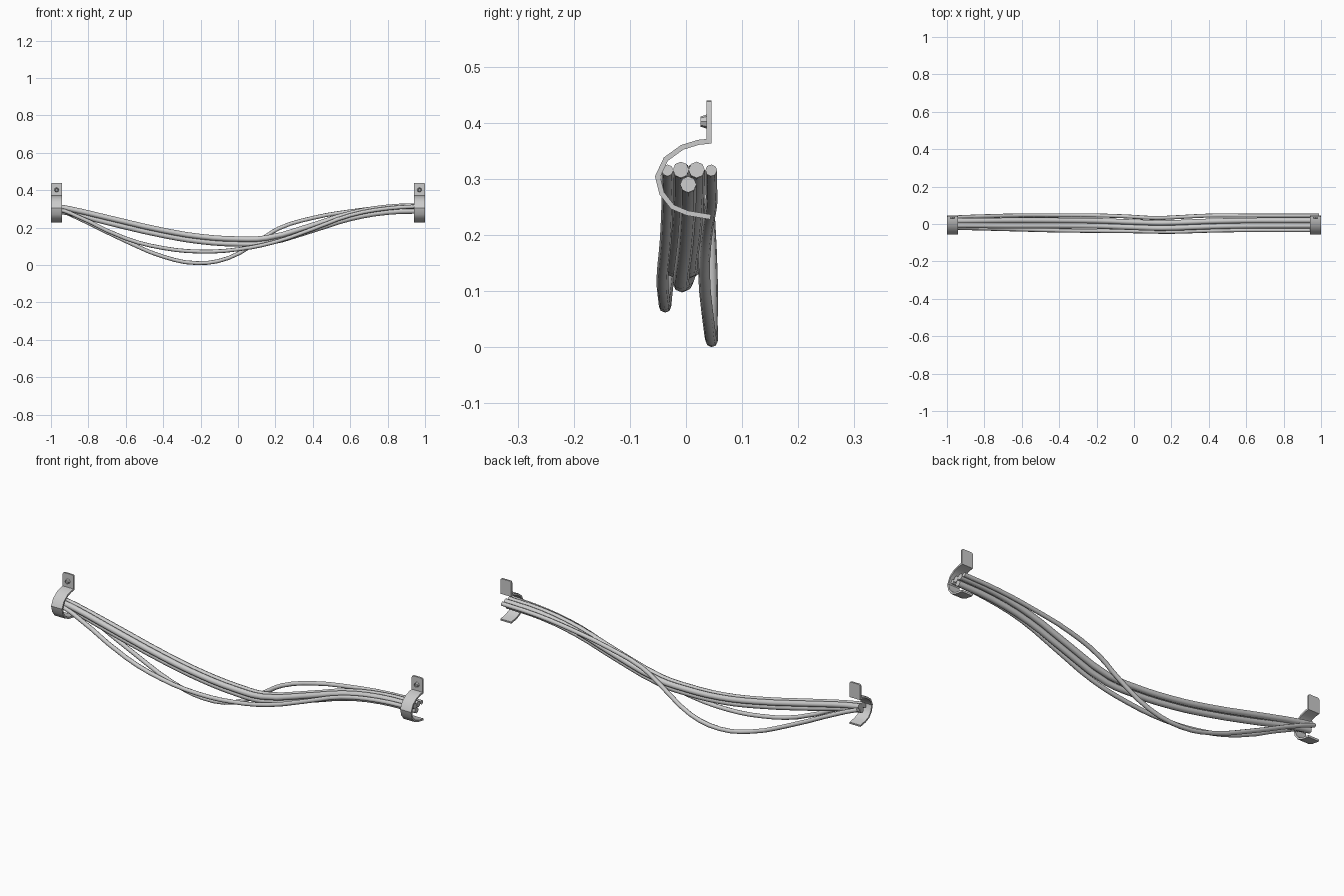
import bpy, bmesh, math
from mathutils import Vector, Matrix

if "Cube" in bpy.data.objects:
    bpy.data.objects.remove(bpy.data.objects["Cube"])


def finish(bm, name, angle):
    bmesh.ops.recalc_face_normals(bm, faces=bm.faces)
    me = bpy.data.meshes.new(name)
    bm.to_mesh(me)
    bm.free()
    ob = bpy.data.objects.new(name, me)
    bpy.context.collection.objects.link(ob)
    smooth(ob, angle)
    return ob


def smooth(ob, angle):
    bpy.ops.object.select_all(action='DESELECT')
    ob.select_set(True)
    bpy.context.view_layer.objects.active = ob
    bpy.ops.object.shade_smooth_by_angle(angle=math.radians(angle))


# Bent metal strap: centre line in (y, z), given thickness and width
STRAP = [(0.041, 0.44), (0.041, 0.367), (0.022, 0.365), (-0.007, 0.356),
         (-0.036, 0.335), (-0.0505, 0.304), (-0.043, 0.274), (-0.024, 0.25),
         (0.002, 0.239), (0.044, 0.232)]


def clamp(name, x, width=0.06, t=0.0045):
    pts = [Vector(p) for p in STRAP]
    left, right = [], []
    for i, p in enumerate(pts):
        a = (p - pts[i - 1]).normalized() if i else None
        b = (pts[i + 1] - p).normalized() if i < len(pts) - 1 else a
        a = a or b
        na, nb = Vector((-a.y, a.x)), Vector((-b.y, b.x))
        n = (na + nb) / (1 + na.dot(nb))
        left.append(p + n * t)
        right.append(p - n * t)
    bm = bmesh.new()
    x0 = x - width / 2
    rows = [[bm.verts.new((xx, q.x, q.y)) for q in left + right[::-1]]
            for xx in (x0, x0 + width)]
    n, count = len(pts), 2 * len(pts)
    for i in range(count):
        j = (i + 1) % count
        bm.faces.new((rows[0][i], rows[0][j], rows[1][j], rows[1][i]))
    for r in rows:
        for i in range(n - 1):
            bm.faces.new((r[i], r[i + 1], r[count - 2 - i], r[count - 1 - i]))
    # clipped corners on the mounting tab
    top = [e for e in bm.edges if all(v.co.z > 0.4399 for v in e.verts)
           and abs(e.verts[0].co.x - e.verts[1].co.x) < 1e-5]
    bmesh.ops.bevel(bm, geom=top, offset=0.008, segments=2, profile=0.5, affect='EDGES')
    finish(bm, name, 35)

    # screw head on the front of the tab
    bm = bmesh.new()
    rot = Matrix.Translation((x, 0.032, 0.402)) @ Matrix.Rotation(math.pi / 2, 4, 'X')
    bmesh.ops.create_cone(bm, cap_ends=True, segments=8, radius1=0.013,
                          radius2=0.009, depth=0.013, matrix=rot)
    face = min(bm.faces, key=lambda f: f.calc_center_median().y)
    bmesh.ops.inset_region(bm, faces=[face], thickness=0.003)
    bmesh.ops.translate(bm, verts=face.verts, vec=(0, 0.004, 0))
    finish(bm, name + "_screw", 30)


clamp("left_clamp", -0.97)
clamp("right_clamp", 0.97)


# Hanging cables: smooth tubes through a few points
def cable(name, pts, radius):
    cu = bpy.data.curves.new(name, 'CURVE')
    cu.dimensions = '3D'
    cu.bevel_depth = radius
    cu.bevel_resolution = 2
    cu.use_fill_caps = True
    cu.resolution_u = 3
    sp = cu.splines.new('BEZIER')
    sp.bezier_points.add(len(pts) - 1)
    for bp, p in zip(sp.bezier_points, pts):
        bp.co = p
        bp.handle_left_type = bp.handle_right_type = 'AUTO'
    tmp = bpy.data.objects.new(name + "_path", cu)
    bpy.context.collection.objects.link(tmp)
    bpy.context.view_layer.update()
    me = bpy.data.meshes.new_from_object(tmp.evaluated_get(
        bpy.context.evaluated_depsgraph_get()))
    bpy.data.objects.remove(tmp)
    ob = bpy.data.objects.new(name, me)
    bpy.context.collection.objects.link(ob)
    smooth(ob, 50)


# Main bundle of three thick cables sharing one sag
SAG = [(-0.98, 0.305), (-0.9, 0.291), (-0.7, 0.243), (-0.4, 0.174), (-0.2, 0.141),
       (0, 0.128), (0.15, 0.133), (0.4, 0.202), (0.6, 0.264), (0.8, 0.298), (0.99, 0.305)]
for name, y, dz in (("thick_cable_front", -0.009, 0.011),
                    ("thick_cable_back", 0.019, 0.011),
                    ("thick_cable_lower", 0.004, -0.015)):
    pts = []
    for x, z in SAG:
        sway = -0.013 * math.exp(-((x - 0.15) / 0.25) ** 2)
        squeeze = 0.85 if x < -0.85 else 1
        pts.append((x, 0.004 + (y - 0.004) * squeeze + sway, z + dz * squeeze))
    cable(name, pts, 0.0145)

# Thin loose cables, front and back
cable("thin_cable_front", [
    (-0.98, -0.02, 0.305), (-0.9, -0.022, 0.279), (-0.6, -0.03, 0.142),
    (-0.4, -0.035, 0.091), (-0.2, -0.037, 0.072), (0, -0.039, 0.084),
    (0.2, -0.042, 0.124), (0.4, -0.036, 0.193), (0.6, -0.033, 0.266),
    (0.8, -0.033, 0.303), (0.99, -0.033, 0.315)], 0.0105)
cable("thin_cable_back", [
    (-0.98, 0.034, 0.305), (-0.9, 0.038, 0.272), (-0.6, 0.046, 0.128),
    (-0.4, 0.046, 0.045), (-0.22, 0.046, 0.0105), (-0.05, 0.041, 0.038),
    (0.12, 0.032, 0.135), (0.22, 0.036, 0.197), (0.4, 0.045, 0.252),
    (0.6, 0.045, 0.287), (0.8, 0.045, 0.309), (0.99, 0.045, 0.315)], 0.0105)
